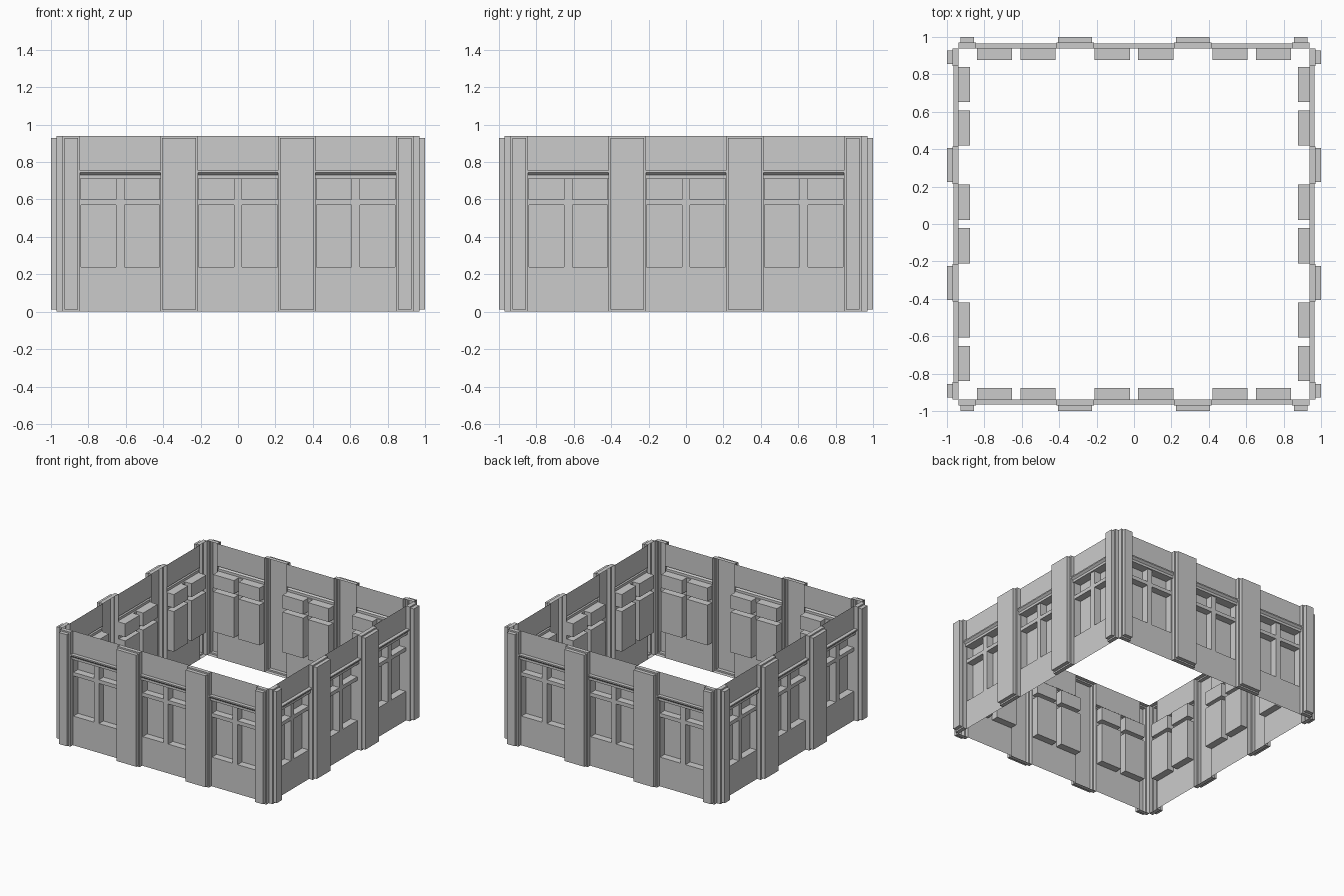
import bpy, bmesh
from math import pi

if "Cube" in bpy.data.objects:
    bpy.data.objects.remove(bpy.data.objects["Cube"])

WALL, STEP, FACE, PANE = -0.937, -0.97, -1.0, -0.878   # y depths of the front side
TOP = 0.94


def place(name, bm):
    """Finish a front-side part and repeat it on all four sides."""
    bmesh.ops.remove_doubles(bm, verts=bm.verts, dist=1e-5)
    bmesh.ops.recalc_face_normals(bm, faces=bm.faces)
    mesh = bpy.data.meshes.new(name)
    bm.to_mesh(mesh)
    bm.free()
    for side, k in (("front", 0), ("right", 1), ("back", 2), ("left", 3)):
        ob = bpy.data.objects.new(f"{name}_{side}", mesh)
        ob.rotation_euler[2] = k * pi / 2
        bpy.context.collection.objects.link(ob)


def relief(bm, xs, zs, depth, rim=None):
    """Stepped sheet: depth(x, z) gives y per cell, None leaves a hole; rim closes the outline."""
    def quad(*pts):
        bm.faces.new([bm.verts.new(p) for p in pts])

    def cell(i, j):
        if 0 <= i < len(xs) - 1 and 0 <= j < len(zs) - 1:
            return depth((xs[i] + xs[i + 1]) / 2, (zs[j] + zs[j + 1]) / 2)
        return rim

    for i in range(len(xs)):
        for j in range(len(zs)):
            d, left, below = cell(i, j), cell(i - 1, j), cell(i, j - 1)
            inx, inz = i < len(xs) - 1, j < len(zs) - 1
            if inx and inz and d is not None:
                quad((xs[i], d, zs[j]), (xs[i + 1], d, zs[j]),
                     (xs[i + 1], d, zs[j + 1]), (xs[i], d, zs[j + 1]))
            if inz and None not in (d, left) and d != left:
                x = xs[i]
                quad((x, d, zs[j]), (x, left, zs[j]), (x, left, zs[j + 1]), (x, d, zs[j + 1]))
            if inx and None not in (d, below) and d != below:
                z = zs[j]
                quad((xs[i], d, z), (xs[i + 1], d, z), (xs[i + 1], below, z), (xs[i], below, z))


bays = [-0.63, 0.0, 0.63]
HALF = 0.215          # half width of a bay
SILL, BAR0, BAR1, HEAD, CORN = 0.24, 0.57, 0.60, 0.71, 0.755

# wall bays with four recessed panes each
bm = bmesh.new()
for c in bays:
    def depth(x, z, c=c):
        if HEAD < z < CORN:
            return None
        in_x = 0.022 < abs(x - c) < 0.21
        in_z = SILL < z < BAR0 or BAR1 < z < HEAD
        return PANE if in_x and in_z else WALL
    relief(bm, [c + d for d in (-HALF, -0.21, -0.022, 0.022, 0.21, HALF)],
           [0, SILL, BAR0, BAR1, HEAD, CORN, TOP], depth)
    # pane heads close against the cornice strip
    for s in (-1, 1):
        a, b = c + s * 0.022, c + s * 0.21
        bm.faces.new([bm.verts.new(p) for p in
                      ((a, WALL, HEAD), (b, WALL, HEAD), (b, PANE, HEAD), (a, PANE, HEAD))])
place("wall_bays", bm)

# cornice moulding with an undercut slope
bm = bmesh.new()
profile = [(WALL, CORN), (-0.966, CORN), (-0.966, 0.745), (-0.95, 0.73), (-0.95, HEAD), (WALL, HEAD)]
for c in bays:
    for (y0, z0), (y1, z1) in zip(profile, profile[1:]):
        bm.faces.new([bm.verts.new(p) for p in
                      ((c - HALF, y0, z0), (c + HALF, y0, z0), (c + HALF, y1, z1), (c - HALF, y1, z1))])
place("cornice", bm)


# hollow stepped pilasters, wide between bays and narrow at the corners
def pilasters(name, x0, x1):
    bm = bmesh.new()
    for a, b in ((x0, x1), (-x1, -x0)):
        relief(bm, [a, a + 0.01, b - 0.01, b], [0, 0.012, TOP - 0.012, TOP],
               lambda x, z: FACE if a + 0.01 < x < b - 0.01 and 0.012 < z < TOP - 0.012 else STEP,
               rim=WALL)
    place(name, bm)


pilasters("pilasters", 0.215, 0.415)
pilasters("corner_pilasters", 0.845, 0.937)
